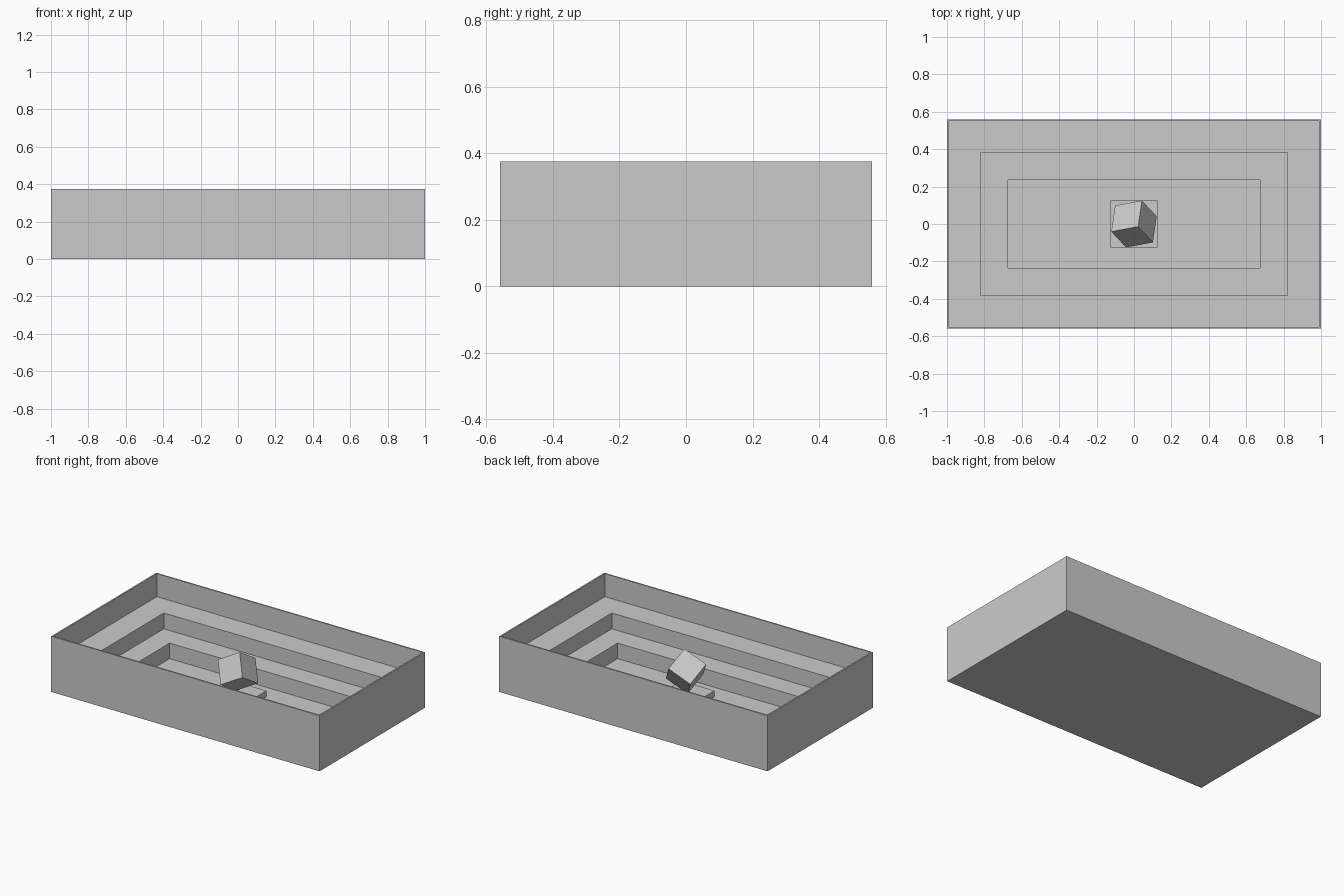
import bpy, bmesh
from mathutils import Matrix, Vector

if "Cube" in bpy.data.objects:
    bpy.data.objects.remove(bpy.data.objects["Cube"])


def new_object(name, bm):
    bmesh.ops.recalc_face_normals(bm, faces=bm.faces)
    mesh = bpy.data.meshes.new(name)
    bm.to_mesh(mesh)
    bm.free()
    ob = bpy.data.objects.new(name, mesh)
    bpy.context.collection.objects.link(ob)
    return ob


def nested_rings(name, rings):
    """Join rectangular rings (half x, half y, z) and cap both ends."""
    bm = bmesh.new()
    loops = [[bm.verts.new((sx * x, sy * y, z))
              for sx, sy in ((-1, -1), (1, -1), (1, 1), (-1, 1))]
             for x, y, z in rings]
    for lo, hi in zip(loops, loops[1:]):
        for i in range(4):
            j = (i + 1) % 4
            bm.faces.new((lo[i], lo[j], hi[j], hi[i]))
    bm.faces.new(loops[0])
    bm.faces.new(loops[-1])
    return new_object(name, bm)


def cube(name, size, matrix):
    bm = bmesh.new()
    bmesh.ops.create_cube(bm, size=1, matrix=matrix @ Matrix.Diagonal((*size, 1)))
    return new_object(name, bm)


# Basin: thin outer rim, two ledges stepping down to the floor
nested_rings("stepped_basin", [
    (1.0, 0.56, 0.0), (1.0, 0.56, 0.375), (0.99, 0.55, 0.375),
    (0.99, 0.55, 0.22), (0.82, 0.382, 0.22),
    (0.82, 0.382, 0.113), (0.673, 0.234, 0.113),
    (0.673, 0.234, 0.008),
])

# Low square plinth in the middle
cube("plinth", (0.25, 0.25, 0.042), Matrix.Translation((0, 0, 0.026)))

# Cube balanced on one corner above the plinth
ax = Vector((0.144, 0.027, 0.077)).normalized()
ay = Vector((0.021, 0.139, -0.0856))
ay = (ay - ax * ay.dot(ax)).normalized()
rot = Matrix((ax, ay, ax.cross(ay))).transposed().to_4x4()
cube("balanced_cube", (0.165,) * 3, Matrix.Translation((0, 0, 0.192)) @ rot)
